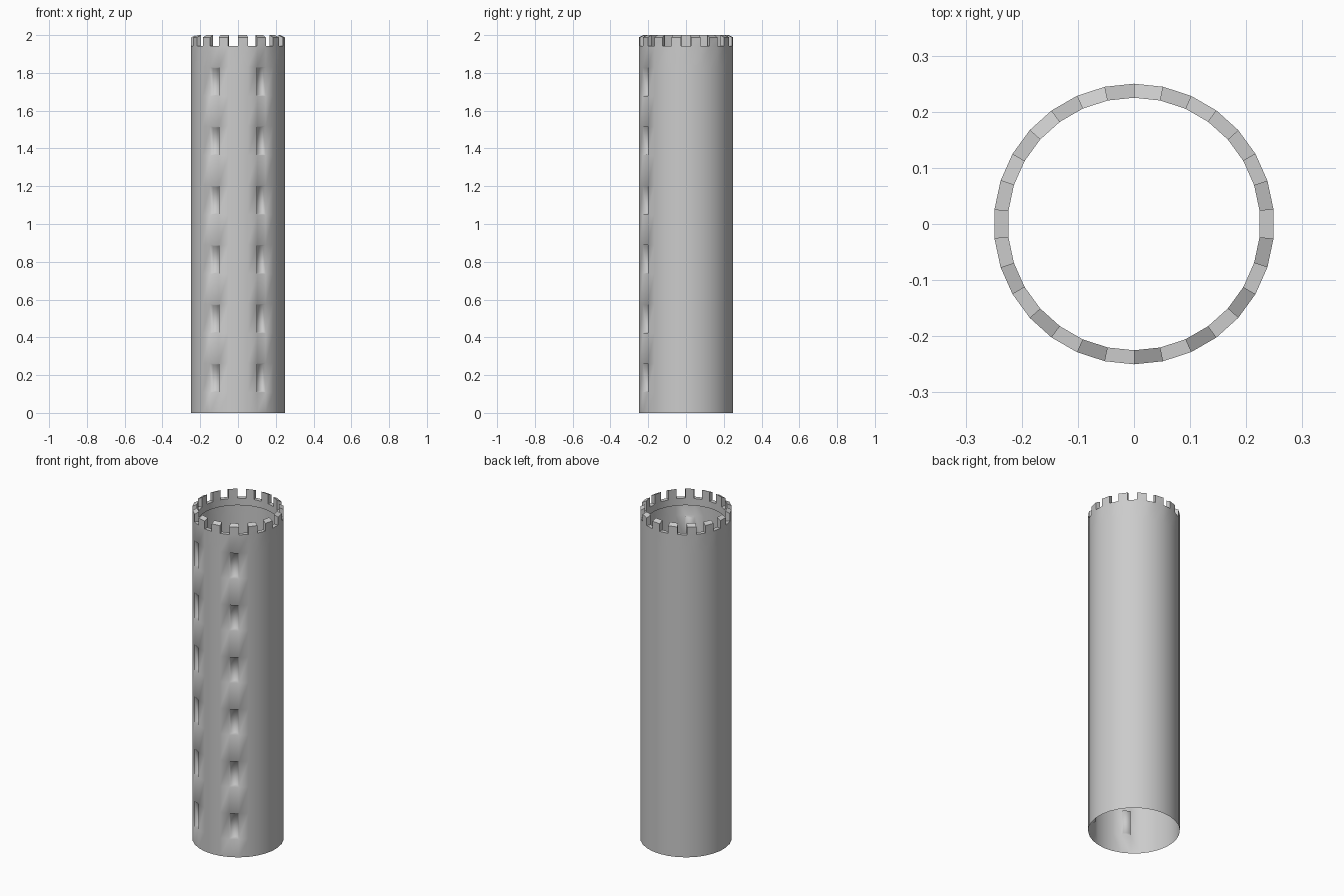
import bpy, bmesh, math

if "Cube" in bpy.data.objects:
    bpy.data.objects.remove(bpy.data.objects["Cube"])

SIDES = 30
OUTER, INNER = 0.25, 0.225
RIM_LOW, NOTCH = 1.90, 1.942
TOOTH_OUT, TOOTH_IN = 1.988, 2.0
ROWS, FIRST, STEP, TALL = 6, 0.109, 0.3137, 0.153
WINDOW_COLUMNS = (2, 27)

stone = bpy.data.materials.new("grey_stone")
stone.use_nodes = True
stone.diffuse_color = (0.6, 0.6, 0.6, 1)
stone.node_tree.nodes["Principled BSDF"].inputs["Base Color"].default_value = (0.6, 0.6, 0.6, 1)

bm = bmesh.new()
points = {}


def vert(i, r, z):
    """Shared vertex on a ring; corner 0 is at the front."""
    key = (i % SIDES, r, round(z, 4))
    if key not in points:
        a = math.tau * key[0] / SIDES - math.pi / 2
        points[key] = bm.verts.new((r * math.cos(a), r * math.sin(a), z))
    return points[key]


def quad(*corners):
    return bm.faces.new([vert(*c) for c in corners])


def wall(i, r, low, high):
    face = quad((i, r, low), (i + 1, r, low), (i + 1, r, high), (i, r, high))
    if r == INNER:
        face.normal_flip()
    return face


def ledge(i, z_out, z_in):
    return quad((i, OUTER, z_out), (i + 1, OUTER, z_out), (i + 1, INNER, z_in), (i, INNER, z_in))


# Thin outer wall, with a level at each window sill and head
levels = [0]
for row in range(ROWS):
    levels += [FIRST + row * STEP, FIRST + row * STEP + TALL]
levels.append(NOTCH)
windows = []
for i in range(SIDES):
    for n, (low, high) in enumerate(zip(levels, levels[1:])):
        face = wall(i, OUTER, low, high)
        if i in WINDOW_COLUMNS and n % 2:
            windows.append(face)

# Thick rim with alternating teeth and notches
for i in range(SIDES):
    wall(i, INNER, RIM_LOW, NOTCH)
    ledge(i, RIM_LOW, RIM_LOW).normal_flip()
    if i % 2:
        ledge(i, NOTCH, NOTCH)
        continue
    wall(i, OUTER, NOTCH, TOOTH_OUT)
    wall(i, INNER, NOTCH, TOOTH_IN)
    ledge(i, TOOTH_OUT, TOOTH_IN)
    for side in (i, i + 1):
        cheek = quad((side, OUTER, NOTCH), (side, OUTER, TOOTH_OUT),
                     (side, INNER, TOOTH_IN), (side, INNER, NOTCH))
        if side != i:
            cheek.normal_flip()

# Recessed windows with splayed reveals
bm.normal_update()
bmesh.ops.inset_individual(bm, faces=windows, thickness=0.009, depth=-0.02)

# Smooth wall and windows, crisp battlements
bm.normal_update()
for face in bm.faces:
    face.smooth = True
for edge in bm.edges:
    at_rim = min(v.co.z for v in edge.verts) > RIM_LOW - 0.01
    edge.smooth = not (at_rim and edge.calc_face_angle(math.pi) > math.radians(30))

mesh = bpy.data.meshes.new("tower_wall")
bm.to_mesh(mesh)
bm.free()
mesh.materials.append(stone)
tower = bpy.data.objects.new("tower_wall", mesh)
bpy.context.collection.objects.link(tower)
